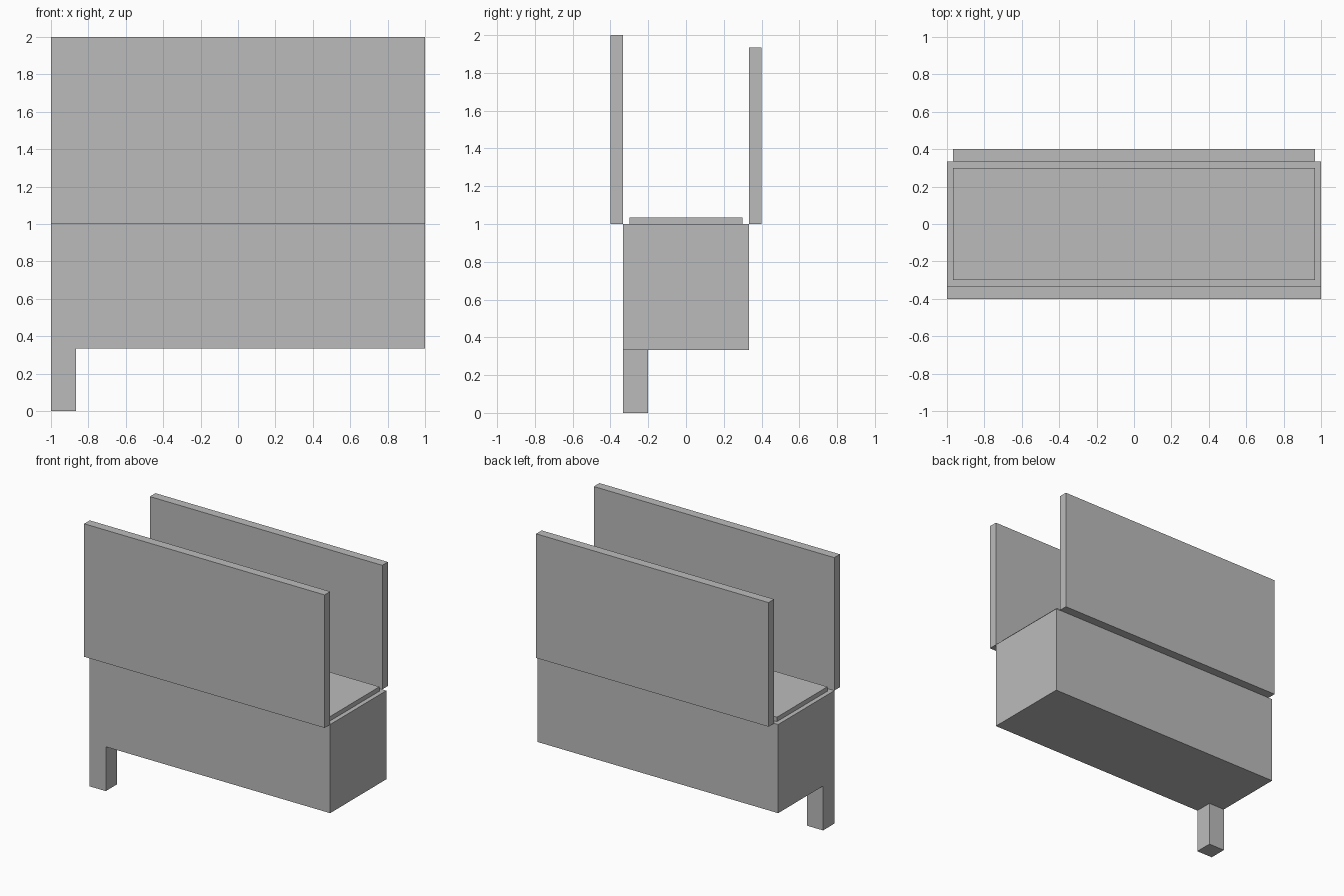
import bpy

cube = bpy.data.objects.get("Cube")
if cube:
    bpy.data.objects.remove(cube, do_unlink=True)

# Single plain grey finish
grey = bpy.data.materials.new("plain_grey")
grey.use_nodes = True
colour = (0.5, 0.5, 0.5, 1)
grey.diffuse_color = colour
grey.node_tree.nodes["Principled BSDF"].inputs["Base Color"].default_value = colour

U = 1 / 30  # design unit: the model is sixty units long


def box(name, x, y, z):
    """Add a box spanning the given (low, high) ranges in design units."""
    spans = (x, y, z)
    bpy.ops.mesh.primitive_cube_add(size=1, location=[(a + b) / 2 * U for a, b in spans])
    obj = bpy.context.object
    obj.name = obj.data.name = name
    obj.scale = [(b - a) * U for a, b in spans]
    bpy.ops.object.transform_apply(location=False, rotation=False, scale=True)
    obj.data.materials.append(grey)
    return obj


# Body with a thin raised pad on top
box("body", (-30, 30), (-10, 10), (10, 30))
box("top_pad", (-29, 29), (-9, 9), (30, 31))

# Upright panels, the back one slightly smaller
box("front_panel", (-30, 30), (-12, -10), (30, 60))
box("back_panel", (-29, 29), (10, 12), (30, 58))

# Single corner leg
box("front_right_leg", (-30, -26), (-10, -6), (0, 10))
